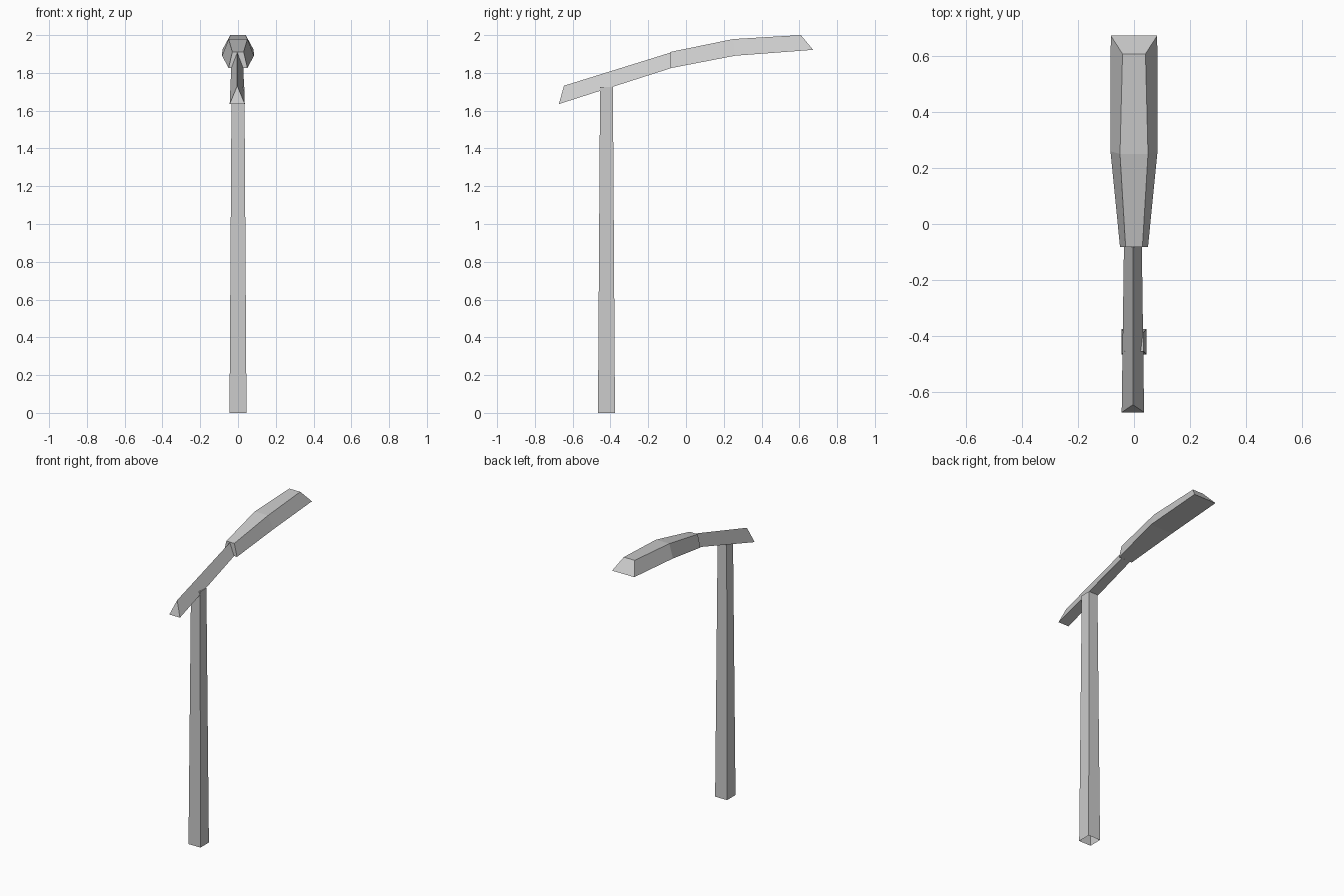
import bpy

cube = bpy.data.objects.get("Cube")
if cube:
    bpy.data.objects.remove(cube, do_unlink=True)

# One plain grey metal for the whole lamp
grey = bpy.data.materials.new("light grey metal")
grey.use_nodes = True
colour = (0.6, 0.6, 0.6, 1)
grey.diffuse_color = colour
grey.node_tree.nodes["Principled BSDF"].inputs["Base Color"].default_value = colour


def loft(name, rings, cap_start=True, cap_end=True):
    """Skin matching cross-section rings into one flat-faced part."""
    n = len(rings[0])
    verts = [p for ring in rings for p in ring]
    faces = []
    for r in range(len(rings) - 1):
        for i in range(n):
            j = (i + 1) % n
            faces.append((r * n + i, r * n + j, (r + 1) * n + j, (r + 1) * n + i))
    if cap_start:
        faces.append(tuple(reversed(range(n))))
    if cap_end:
        faces.append(tuple(range(len(verts) - n, len(verts))))
    mesh = bpy.data.meshes.new(name)
    mesh.from_pydata(verts, [], faces)
    mesh.materials.append(grey)
    obj = bpy.data.objects.new(name, mesh)
    bpy.context.collection.objects.link(obj)
    return obj


def square(half, z, y=-0.421):
    return [(-half, y - half, z), (half, y - half, z),
            (half, y + half, z), (-half, y + half, z)]


def triangle(half, y_low, z_low, y_top, z_top, x=-0.004):
    return [(x - half, y_low, z_low), (x, y_top, z_top), (x + half, y_low, z_low)]


def trapezoid(half_low, y_low, z_low, half_top, y_top, z_top):
    return [(-half_low, y_low, z_low), (-half_top, y_top, z_top),
            (half_top, y_top, z_top), (half_low, y_low, z_low)]


# Tapered square post, open at the foot
loft("post", [square(0.045, 0), square(0.034, 1.726)], cap_start=False)

# Rising three-sided arm with a slanted front end
loft("arm", [triangle(0.04, -0.673, 1.635, -0.646, 1.732),
             triangle(0.032, -0.08, 1.825, -0.08, 1.908)])

# Bent lamp head, widening from the arm to a sloped back end
loft("lamp_head", [trapezoid(0.05, -0.082, 1.825, 0.03, -0.082, 1.911),
                   trapezoid(0.084, 0.26, 1.891, 0.05, 0.25, 1.979),
                   trapezoid(0.083, 0.673, 1.922, 0.041, 0.608, 2.0)])
